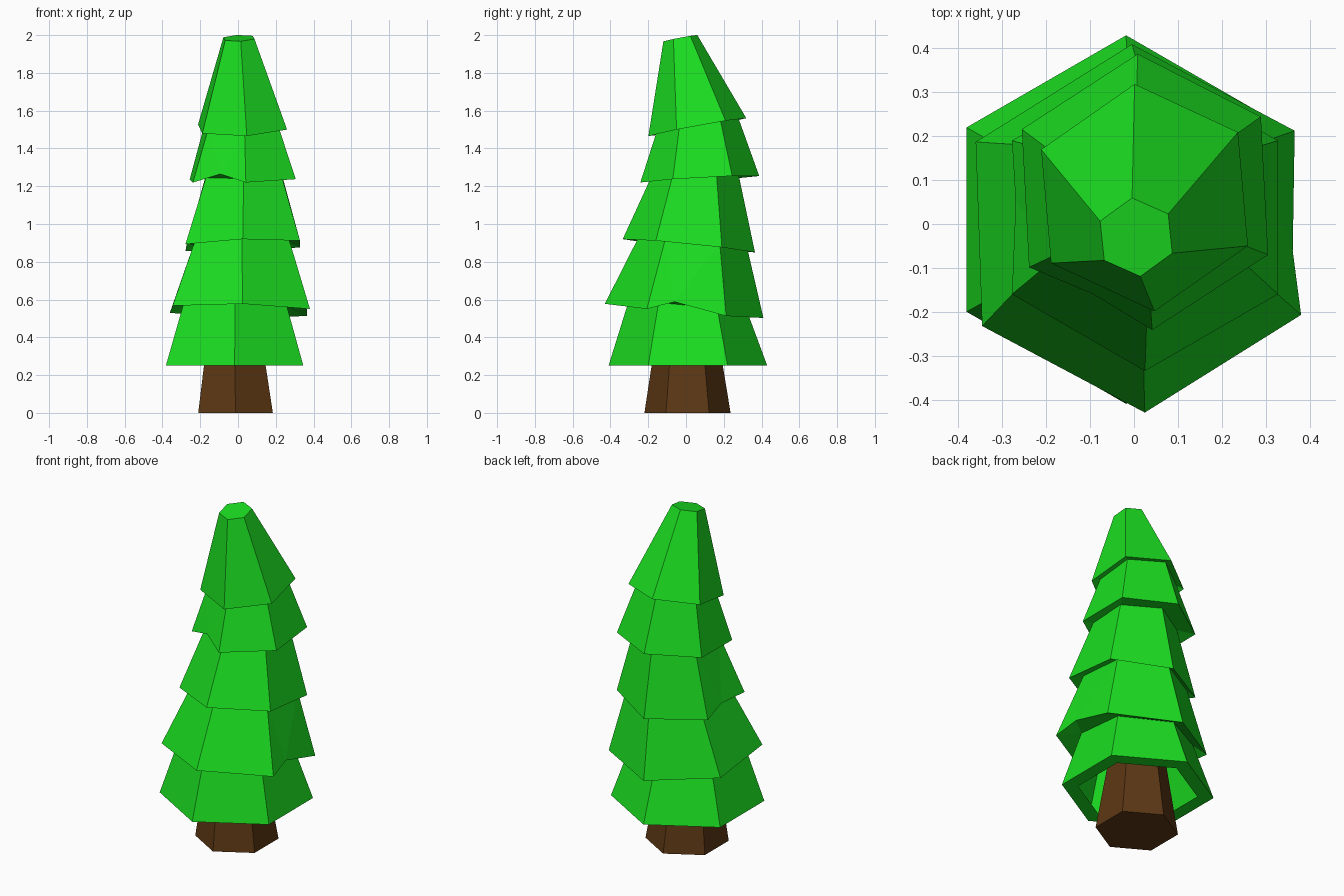
import bpy, bmesh
from math import sin, cos, radians
from mathutils import Vector

if "Cube" in bpy.data.objects:
    bpy.data.objects.remove(bpy.data.objects["Cube"])


def ring(cx, cy, cz, r, sx=0, sy=0, twist=0):
    """Tilted hexagon with a corner to the front, counter-clockwise."""
    pts = []
    for i in range(6):
        a = radians(-90 + 60 * i + twist)
        dx, dy = r * cos(a), r * sin(a)
        pts.append(Vector((cx + dx, cy + dy, cz + sx * dx + sy * dy)))
    return pts


def material(name, rgb):
    m = bpy.data.materials.new(name)
    m.diffuse_color = (*rgb, 1)
    m.use_nodes = True
    m.node_tree.nodes["Principled BSDF"].inputs["Base Color"].default_value = m.diffuse_color
    return m


def finish(bm, name, mat):
    me = bpy.data.meshes.new(name)
    bm.to_mesh(me)
    bm.free()
    ob = bpy.data.objects.new(name, me)
    me.materials.append(mat)
    bpy.context.collection.objects.link(ob)
    return ob


def tier(name, inner, bottom, top, mat, notch=None, cap=False):
    """Sloping skirt with an underside rim; notch = (side, position, lift)."""
    bm = bmesh.new()
    i, b, t = [[bm.verts.new(p) for p in loop] for loop in (inner, bottom, top)]
    for k in range(6):
        j = (k + 1) % 6
        if notch and notch[0] == k:
            low = b[k].co.lerp(b[j].co, notch[1])
            high = t[k].co.lerp(t[j].co, notch[1])
            f = notch[2] / (high.z - low.z)
            n = bm.verts.new(low.lerp(high, f))
            faces = [(b[k], n, t[k]), (n, b[j], t[j]), (n, t[j], t[k]),
                     (n, b[k], i[k]), (b[j], n, i[j]), (i[j], n, i[k])]
        else:
            faces = [(b[k], b[j], t[j], t[k]), (b[j], b[k], i[k], i[j])]
        for f in faces:
            bm.faces.new(f)
    if cap:
        bm.faces.new(t)
    return finish(bm, name, mat)


green = material("foliage_green", (0.011, 0.73, 0.015))
brown = material("bark_brown", (0.109, 0.039, 0.007))

# Trunk, tapering up into the hollow foliage
bm = bmesh.new()
low = [bm.verts.new(p) for p in ring(-.013, .008, 0, .228)]
up = [bm.verts.new(p) for p in ring(-.02, .005, .45, .157)]
for k in range(6):
    j = (k + 1) % 6
    bm.faces.new((low[k], low[j], up[j], up[k]))
bm.faces.new(low[::-1])
bm.faces.new(up)
finish(bm, "trunk", brown)

# Lower outer rings of the five tiers
bottoms = [
    ring(-.018, .01, .25, .42),
    ring(.01, -.01, .54, .42, -.02, -.09, 2),
    ring(.025, .015, .885, .35, .03, -.10),
    ring(.025, .073, 1.237, .315, .03, .056, 3),
    ring(.024, .06, 1.513, .26, .03, .185, 5),
]
# Upper rings, each tucked under the next tier, then the tip
tops = [
    ring(-.015, .01, .575, .31, -.02, -.09),
    ring(.02, .035, .905, .287, .03, -.08),
    ring(.03, .045, 1.255, .232, .03, .056),
    ring(.02, .06, 1.53, .215, .03, .185, 4),
    ring(.005, -.03, 1.984, .09, .03, .19, 6),
]
inners = [ring(-.018, .01, .25, .33)] + tops[:-1]
notches = [None, (1, .33, .05), (4, .4, .03), (5, .5, .045), None]

# Foliage tiers
for n in range(5):
    tier(f"foliage_tier_{n + 1}", inners[n], bottoms[n], tops[n], green,
         notches[n], cap=(n == 4))
